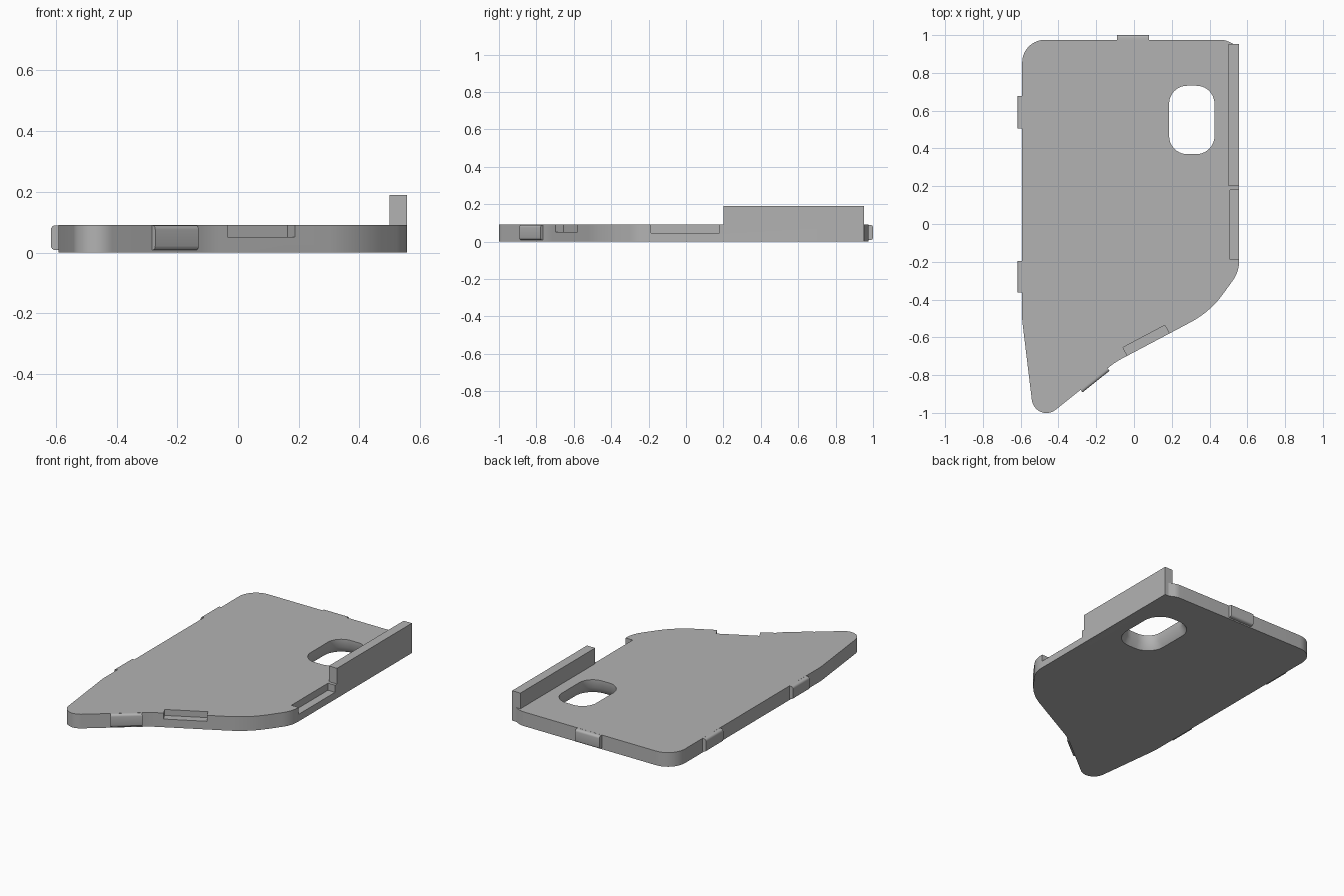
import bpy, bmesh, math
from mathutils import Vector

if "Cube" in bpy.data.objects:
    bpy.data.objects.remove(bpy.data.objects["Cube"], do_unlink=True)

grey = bpy.data.materials.new("plain grey")
grey.use_nodes = True
COLOUR = (0.45, 0.45, 0.45, 1)
grey.diffuse_color = COLOUR
grey.node_tree.nodes["Principled BSDF"].inputs["Base Color"].default_value = COLOUR
THICK = 0.09


def rounded(corners, steps=10):
    """Polygon outline from (x, y, radius) corners, each one filleted."""
    out = []
    for i, (x, y, r) in enumerate(corners):
        p = Vector((x, y))
        a = (Vector(corners[i - 1][:2]) - p).normalized()
        b = (Vector(corners[(i + 1) % len(corners)][:2]) - p).normalized()
        if r == 0:
            out.append(p)
            continue
        half = a.angle(b) / 2
        centre = p + (a + b).normalized() * r / math.sin(half)
        start = p + a * r / math.tan(half) - centre
        end = p + b * r / math.tan(half) - centre
        sweep = math.pi - 2 * half
        for k in range(steps + 1):
            t = k / steps
            out.append(centre + (start * math.sin((1 - t) * sweep)
                                 + end * math.sin(t * sweep)) / math.sin(sweep))
    return out


def loft(name, rings):
    """Closed solid through stacked (outline, z) rings."""
    bm = bmesh.new()
    loops = [[bm.verts.new((p[0], p[1], z)) for p in ring] for ring, z in rings]
    n = len(loops[0])
    for low, high in zip(loops, loops[1:]):
        for i in range(n):
            j = (i + 1) % n
            bm.faces.new((low[i], low[j], high[j], high[i]))
    bm.faces.new(loops[0])
    bm.faces.new(loops[-1])
    bmesh.ops.recalc_face_normals(bm, faces=bm.faces)
    mesh = bpy.data.meshes.new(name)
    bm.to_mesh(mesh)
    bm.free()
    mesh.materials.append(grey)
    ob = bpy.data.objects.new(name, mesh)
    bpy.context.collection.objects.link(ob)
    return ob


def block(name, start, end, inner, outer, z0, z1):
    """Box along an edge from start to end; outward is to the right of it."""
    s, e = Vector(start), Vector(end)
    d = (e - s).normalized()
    out = Vector((d.y, -d.x))
    base = [s - out * inner, e - out * inner, e + out * outer, s + out * outer]
    return loft(name, [(base, z0), (base, z1)])


def round_outer(ob, width, segments, bottom_only=False):
    """Round the long outer edges of a block."""
    bm = bmesh.new()
    bm.from_mesh(ob.data)
    bm.verts.ensure_lookup_table()
    pairs = [{2, 3}] if bottom_only else [{2, 3}, {6, 7}]
    edges = [e for e in bm.edges if {v.index for v in e.verts} in pairs]
    bmesh.ops.bevel(bm, geom=edges, offset=width, segments=segments,
                    profile=0.5, affect='EDGES')
    bm.to_mesh(ob.data)
    bm.free()


def smooth(ob):
    bpy.ops.object.select_all(action='DESELECT')
    ob.select_set(True)
    bpy.context.view_layer.objects.active = ob
    bpy.ops.object.shade_smooth_by_angle(angle=math.radians(35))


# Base plate
outline = rounded([
    (-0.592, 0.975, 0.12), (-0.592, -0.51, 0.3), (-0.524, -1.071, 0.078),
    (-0.1, -0.732, 0.4), (0.402, -0.466, 0.5), (0.557, -0.253, 0.18),
    (0.557, 0.952, 0), (0.53, 0.952, 0.03), (0.48, 0.975, 0.09)])
plate = loft("base_plate", [(outline, 0), (outline, THICK)])


# Window through the plate, flared towards the underside
def window(grow):
    x0, x1, y0, y1 = 0.186 - grow, 0.426 + grow, 0.37 - grow, 0.732 + grow
    r = 0.095 + grow
    return rounded([(x0, y0, r), (x1, y0, r), (x1, y1, r), (x0, y1, r)])


cutters = [
    loft("window_cutter", [(window(0.035), -0.016), (window(0), 0.04), (window(0), 0.12)]),
    block("side_recess_cutter", (0.557, 0.18), (0.557, -0.188), 0.04, 0.05, 0.045, 0.12),
    block("front_recess_cutter", (0.187, -0.58), (-0.035, -0.698), 0.025, 0.05, 0.052, 0.12),
]
for cutter in cutters:
    cutter.hide_render = True
    cutter.hide_set(True)
    mod = plate.modifiers.new(cutter.name, 'BOOLEAN')
    mod.operation = 'DIFFERENCE'
    mod.solver = 'EXACT'
    mod.object = cutter

# Bake the cuts, then drop the cutters
graph = bpy.context.evaluated_depsgraph_get()
cut_mesh = bpy.data.meshes.new_from_object(plate.evaluated_get(graph))
plate.modifiers.clear()
plate.data = cut_mesh
for cutter in cutters:
    bpy.data.objects.remove(cutter, do_unlink=True)
smooth(plate)

# Upright side wall
wall = block("side_wall", (0.557, 0.952), (0.557, 0.2), 0, 0.058, 0, 0.19)
round_outer(wall, 0.01, 3, bottom_only=True)
smooth(wall)

# Rounded locating tabs
tabs = [
    ("left_rear_tab", (-0.592, 0.505), (-0.592, 0.678), 0.024),
    ("left_front_tab", (-0.592, -0.362), (-0.592, -0.195), 0.024),
    ("rear_tab", (-0.09, 0.975), (0.08, 0.975), 0.025),
    ("front_tab", (-0.14, -0.764), (-0.283, -0.878), 0.017),
]
for name, start, end, depth in tabs:
    d = Vector(end) - Vector(start)
    if Vector((d.y, -d.x)).dot(Vector(start) + Vector(end)) < 0:
        start, end = end, start
    tab = block(name, start, end, 0.01, depth, 0.008, THICK - 0.0005)
    round_outer(tab, 0.014, 4)
    smooth(tab)
